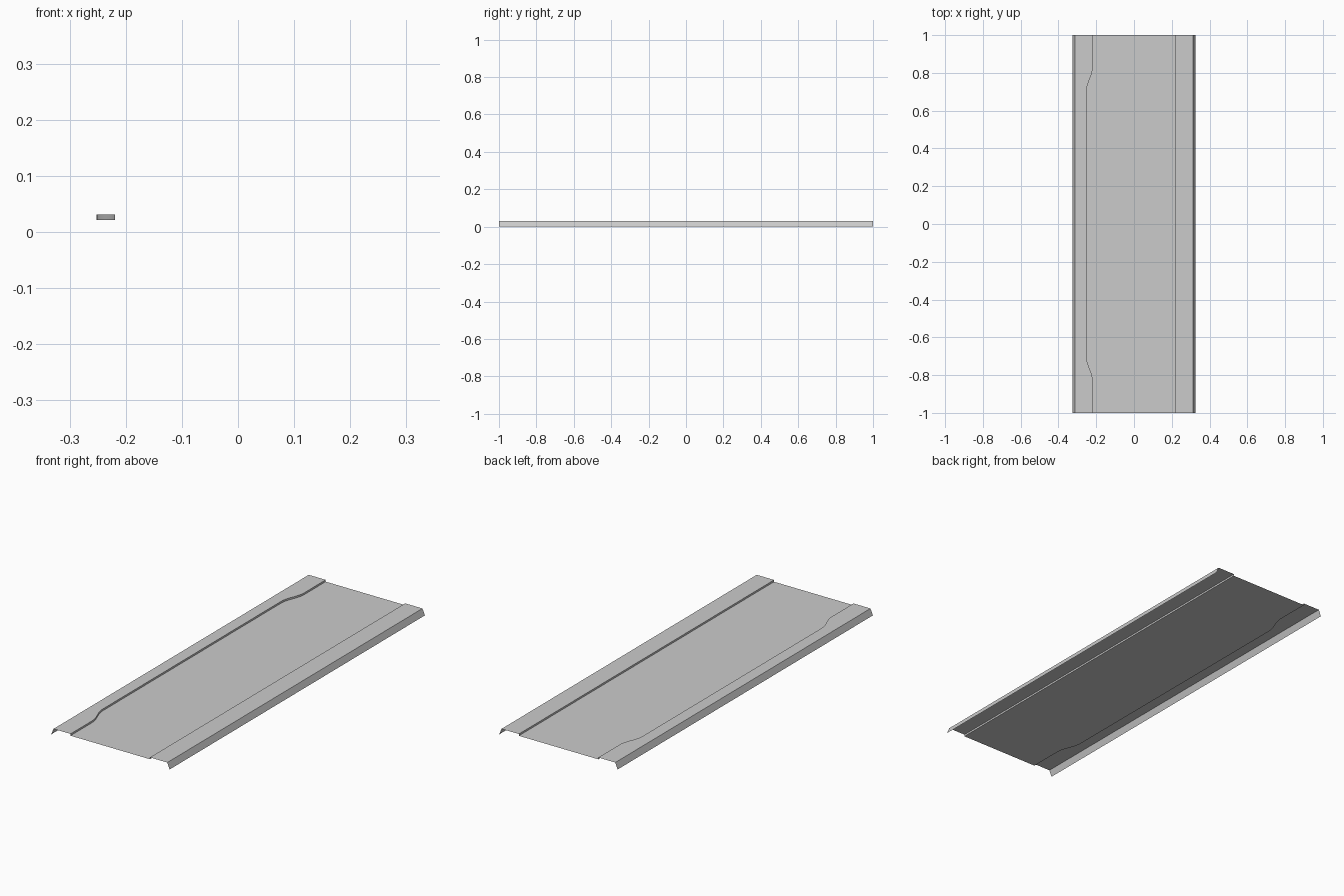
import bpy, bmesh, math

if "Cube" in bpy.data.objects:
    bpy.data.objects.remove(bpy.data.objects["Cube"])

HALF_LEN = 1.0
TOP, TRAY = 0.031, 0.022      # rim height, recessed floor height
STEP = 0.219                  # x of the step at the ends
NOTCH = 0.033                 # how far the left step moves outward mid-length
CURVE_IN, CURVE_OUT = 0.70, 0.83
SEGS = 10


def left_step(y):
    """Position of the left step: an S-curve between the end and middle runs."""
    t = (abs(y) - CURVE_IN) / (CURVE_OUT - CURVE_IN)
    t = min(max(t, 0), 1)
    return -STEP - NOTCH * (1 + math.cos(math.pi * t)) / 2


def section(y):
    """Folded sheet cross-section, left to right."""
    s = left_step(y)
    return [(-0.325, 0), (-0.312, TOP), (s, TOP), (s, TRAY),
            (STEP - 0.002, TRAY), (STEP - 0.002, TOP), (0.312, TOP), (0.325, 0)]


# Rows along the length, dense only at the two S-curves
curve = [CURVE_IN + (CURVE_OUT - CURVE_IN) * i / SEGS for i in range(SEGS + 1)]
half = curve + [HALF_LEN]
ys = [-y for y in reversed(half)] + half

# Folded sheet panel
bm = bmesh.new()
rows = [[bm.verts.new((x, y, z)) for x, z in section(y)] for y in ys]
for a, b in zip(rows, rows[1:]):
    for i in range(len(a) - 1):
        bm.faces.new((a[i], a[i + 1], b[i + 1], b[i]))

mesh = bpy.data.meshes.new("folded_panel")
bm.to_mesh(mesh)
bm.free()
panel = bpy.data.objects.new("folded_panel", mesh)
bpy.context.collection.objects.link(panel)

# Smooth the S-curve walls, keep the folds sharp
bpy.context.view_layer.objects.active = panel
panel.select_set(True)
bpy.ops.object.shade_smooth_by_angle(angle=math.radians(30))
